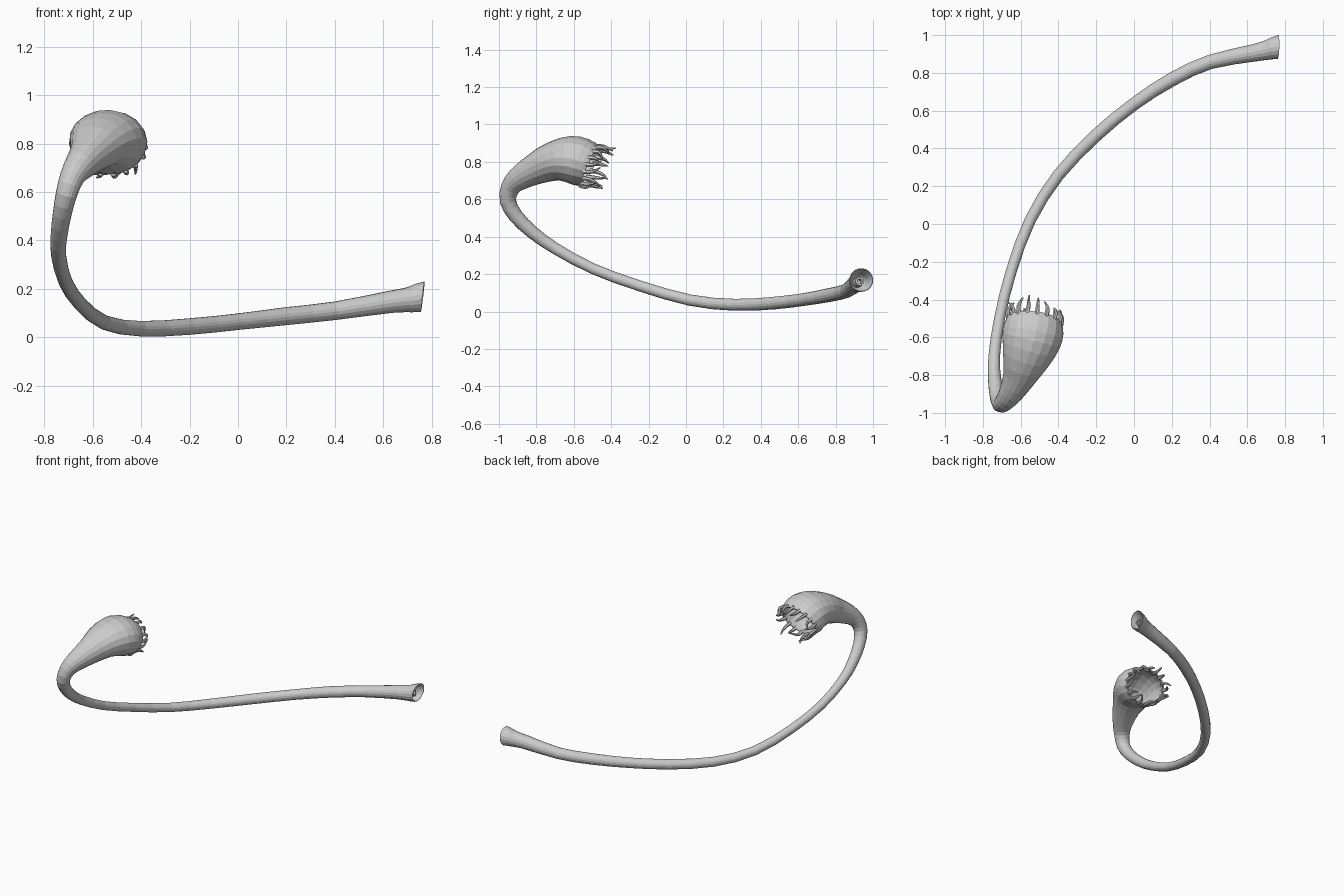
import bpy, bmesh, math, random
from mathutils import Vector

if "Cube" in bpy.data.objects:
    bpy.data.objects.remove(bpy.data.objects["Cube"])

random.seed(4)
SIDES = 18

# centre line and radius, from flared stem end to the mouth of the bulb
PATH = [
    (.762, .937, .168, .064), (.71, .922, .156, .053), (.63, .905, .147, .046),
    (.4, .857, .11, .038), (.2, .765, .088, .037), (0, .635, .065, .034),
    (-.2, .47, .045, .034), (-.4, .26, .036, .032), (-.55, .02, .061, .030),
    (-.65, -.25, .138, .029), (-.712, -.5, .23, .029), (-.74, -.7, .338, .031),
    (-.738, -.82, .423, .035), (-.725, -.91, .511, .039), (-.708, -.952, .59, .044),
    (-.685, -.94, .66, .051), (-.652, -.895, .71, .065), (-.608, -.81, .76, .089),
    (-.572, -.71, .803, .129), (-.545, -.62, .812, .157), (-.533, -.56, .799, .161),
    (-.526, -.51, .778, .146)]


def spline(pts, steps):
    """Catmull-Rom through points of any dimension."""
    pts = [Vector(p) for p in pts]
    ext = [2 * pts[0] - pts[1]] + pts + [2 * pts[-1] - pts[-2]]
    out = []
    for i in range(1, len(ext) - 2):
        a, b, c, d = ext[i - 1:i + 3]
        for k in range(steps):
            t = k / steps
            out.append(.5 * (2 * b + (c - a) * t + (2 * a - 5 * b + 4 * c - d) * t * t
                             + (3 * b - a - 3 * c + d) * t ** 3))
    return out + [pts[-1]]


def frames(centres, first=None):
    """Twist-free frames along a line: (centre, tangent, u, v)."""
    out, u = [], None
    n = len(centres)
    for i, c in enumerate(centres):
        t = (centres[min(i + 1, n - 1)] - centres[max(i - 1, 0)]).normalized()
        if i == 0 and first:
            t = first.normalized()
        if u is None:
            u = t.orthogonal()
        u = (u - t * u.dot(t)).normalized()
        out.append((c, t, u, t.cross(u)))
    return out


def ring(frame, r, sides, squash=1.0):
    c, t, u, v = frame
    n = t.cross(Vector((1, 0, 0)))
    n = n.normalized() if n.length > 1e-4 else v
    pts = []
    for k in range(sides):
        a = 2 * math.pi * k / sides
        o = (u * math.cos(a) + v * math.sin(a)) * r
        pts.append(c + o - n * n.dot(o) * (1 - squash))
    return pts


def loft(bm, rings):
    vs = [[bm.verts.new(p) for p in r] for r in rings]
    for a, b in zip(vs, vs[1:]):
        for k in range(len(a)):
            j = (k + 1) % len(a)
            bm.faces.new((a[k], a[j], b[j], b[k]))
    bm.faces.new(vs[0][::-1])
    bm.faces.new(vs[-1])


def finish(bm, name):
    bmesh.ops.recalc_face_normals(bm, faces=bm.faces)
    me = bpy.data.meshes.new(name)
    bm.to_mesh(me)
    bm.free()
    ob = bpy.data.objects.new(name, me)
    bpy.context.collection.objects.link(ob)
    return ob


# stem and hollow bulb in one skin
pts = spline(PATH, 2)
fr = frames([Vector(p[:3]) for p in pts], Vector((-1, .03, .12)))
rad = [p[3] for p in pts]
N = len(pts)


def flat(i):
    return 1 - .19 * min(1, max(0, (rad[i] - .07) / .06))


rings = [ring(fr[3], rad[3] * .5, SIDES),                            # socket floor
         ring(fr[2], rad[2] * .8, SIDES), ring(fr[0], rad[0] * .95, SIDES)]
rings += [ring(fr[i], rad[i], SIDES, flat(i)) for i in range(N)]     # outside
rings += [ring(fr[i], rad[i] * .93, SIDES, flat(i))
          for i in range(N - 1, N - 11, -1)]                         # inside
bm = bmesh.new()
loft(bm, rings)
finish(bm, "stem_and_bulb")

# small nub in the flared stem end
bm = bmesh.new()
loft(bm, [ring(fr[3], .026, 12), ring(fr[1], .024, 12), ring(fr[1], .014, 12),
          ring(fr[2], .012, 12)])
finish(bm, "stem_core")

# tentacles around the mouth
c, t, u, v = fr[-1]
COUNT = 17
rim = ring(fr[-1], rad[-1] * .96, COUNT, flat(N - 1))
forward = (t + Vector((0, .35, .2))).normalized()
bm = bmesh.new()
for base in rim:
    out = (base - c).normalized()
    side = t.cross(out)
    length = random.uniform(.05, .085) * (1.25 if out.z < 0 else 1)
    sway = random.uniform(-.035, .035)
    curl = random.uniform(-.03, .018)
    line = [base - forward * .012,
            base + forward * length * .35 - out * curl * .4 + side * sway * .1,
            base + forward * length * .7 + out * curl * .3 + side * sway * .5,
            base + forward * length + out * curl + side * sway * 1.2]
    line = spline(line, 2)
    f = frames(line)
    loft(bm, [ring(f[i], .0135 * (1 - i / len(f)) ** .7, 6) for i in range(len(f))])
finish(bm, "tentacles")
